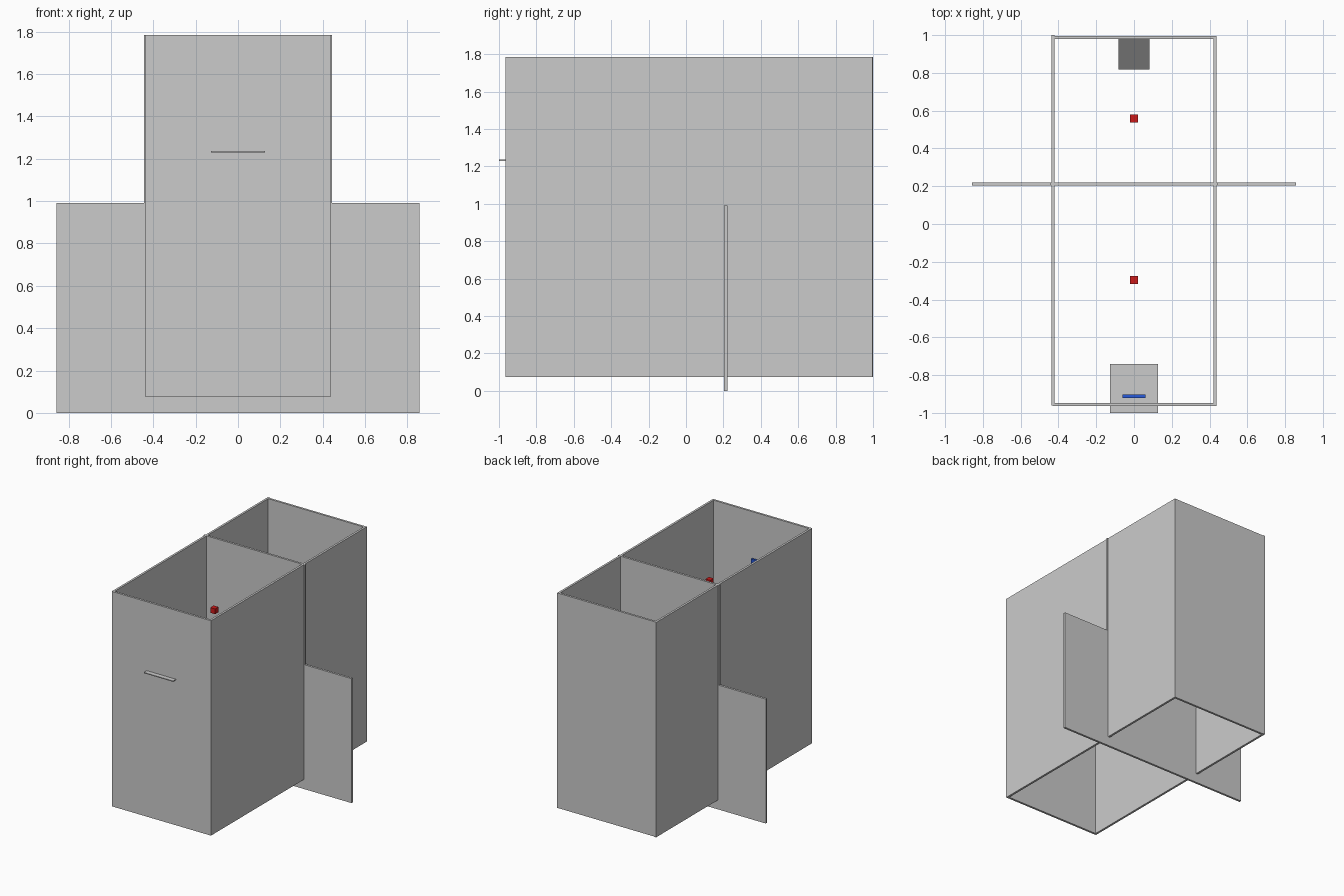
import bpy

if "Cube" in bpy.data.objects:
    bpy.data.objects.remove(bpy.data.objects["Cube"])


def paint(obj, name, color):
    mat = bpy.data.materials.new(name)
    mat.diffuse_color = color
    mat.use_nodes = True
    mat.node_tree.nodes["Principled BSDF"].inputs["Base Color"].default_value = mat.diffuse_color
    obj.data.materials.append(mat)


def box(name, x, y, z):
    """Box from (min, max) ranges on each axis."""
    bpy.ops.mesh.primitive_cube_add(size=1, location=[(a + b) / 2 for a, b in (x, y, z)])
    obj = bpy.context.object
    obj.name = name
    obj.scale = [b - a for a, b in (x, y, z)]
    bpy.ops.object.transform_apply(location=False, rotation=False, scale=True)
    return obj


BASE, TOP = 0.075, 1.785
OUT, T = 0.437, 0.017

# Outer walls of the open booth
box("left_wall", (-OUT, -OUT + T), (-0.962, 1.0), (BASE, TOP))
box("right_wall", (OUT - T, OUT), (-0.948, 0.995), (BASE, TOP))
box("front_wall", (-OUT + 0.009, OUT), (-0.964, -0.947), (BASE, TOP))
box("back_wall", (-OUT + 0.009, OUT), (0.979, 0.996), (BASE, TOP))

# Divider: one inverted-T profile with low side wings, extruded in y
half = [(0.857, 0), (0.857, 0.99), (0.445, 0.99), (0.445, TOP)]
outline = half + [(-x, z) for x, z in reversed(half)]
y0, y1 = 0.204, 0.221
n = len(outline)
verts = [(x, y, z) for y in (y0, y1) for x, z in outline]
faces = [tuple(range(n - 1, -1, -1)), tuple(range(n, 2 * n))]
faces += [(i, (i + 1) % n, n + (i + 1) % n, n + i) for i in range(n)]
mesh = bpy.data.meshes.new("divider")
mesh.from_pydata(verts, [], [f[::-1] for f in faces])
divider = bpy.data.objects.new("divider", mesh)
bpy.context.collection.objects.link(divider)

# Thin shelf passing through the front wall, with an upright blue panel
box("front_shelf", (-0.128, 0.128), (-1.0, -0.741), (1.23, 1.237))
panel = box("blue_panel", (-0.062, 0.062), (-0.92, -0.903), (1.237, 1.43))
paint(panel, "blue", (0.02, 0.1, 0.7, 1))

# Red marker cubes, one in each chamber
red_spots = [("front_marker", -0.2975, 1.50), ("rear_marker", 0.5575, 1.49)]
for name, y, z in red_spots:
    r = 0.021
    paint(box(name, (-r, r), (y - r, y + r), (z - r, z + r)), "red", (0.6, 0.01, 0.01, 1))

# Dark unit mounted on the back wall
unit = box("rear_unit", (-0.083, 0.083), (0.818, 0.979), (1.23, 1.31))
paint(unit, "dark_grey", (0.16, 0.16, 0.16, 1))
